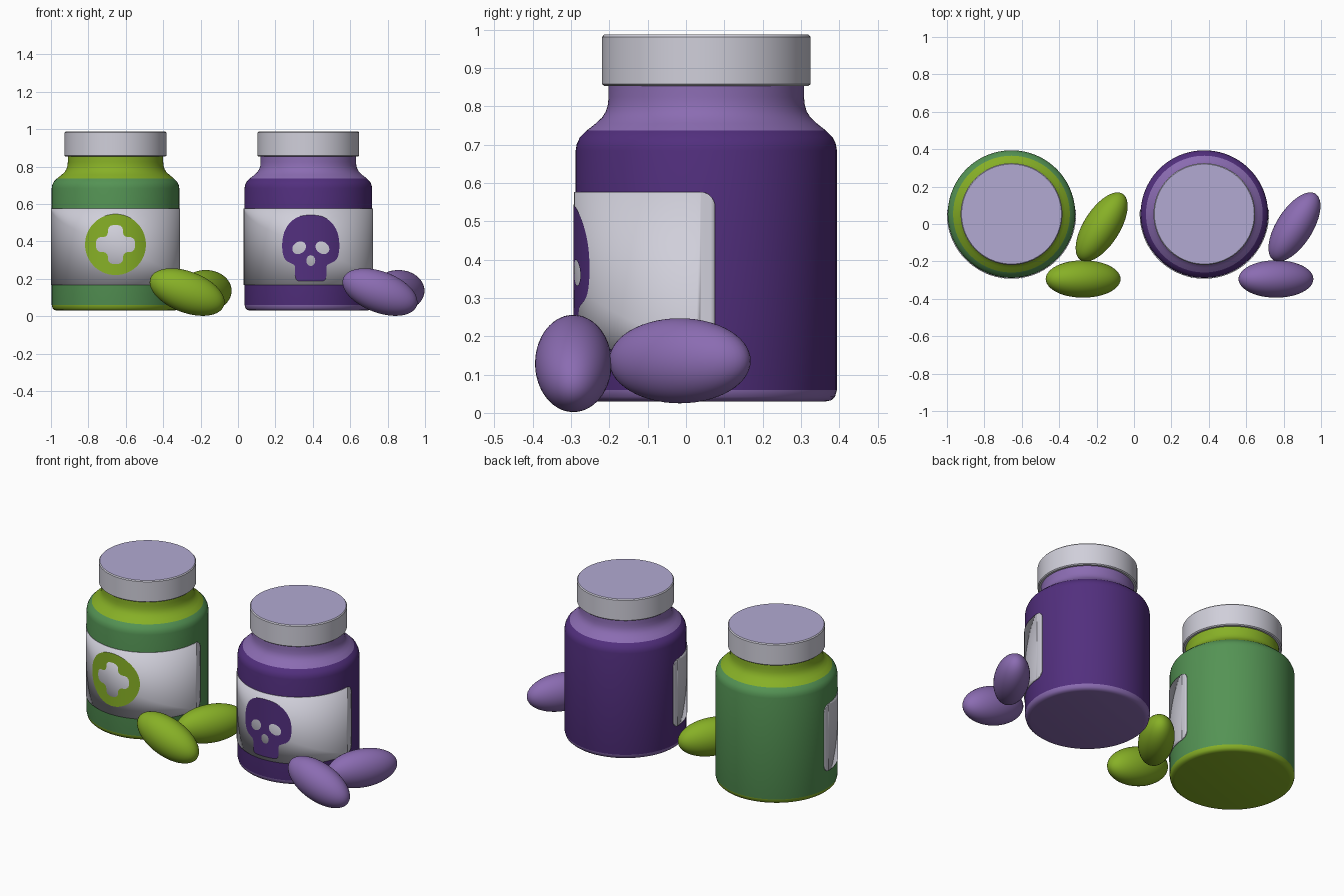
import bpy, bmesh, math
from mathutils import Matrix, Vector

if "Cube" in bpy.data.objects:
    bpy.data.objects.remove(bpy.data.objects["Cube"])

CY = 0.053            # bottle axis in y
R_LABEL = 0.3455      # outer radius of the label


def material(name, rgb):
    lin = [((c / 255 + 0.055) / 1.055) ** 2.4 for c in rgb]
    m = bpy.data.materials.new(name)
    m.diffuse_color = (*lin, 1)
    m.use_nodes = True
    m.node_tree.nodes["Principled BSDF"].inputs["Base Color"].default_value = m.diffuse_color
    return m


WHITE = material("label_white", (208, 207, 218))
CAP_TOP = material("cap_lavender", (178, 170, 210))
PURPLE = material("deep_purple", (82, 47, 126))
LILAC = material("light_purple", (139, 108, 178))
GREEN = material("leaf_green", (84, 147, 84))
LIME = material("lime", (135, 176, 38))


def finish(bm, name, mats, angle=35):
    me = bpy.data.meshes.new(name)
    bm.to_mesh(me)
    bm.free()
    for m in mats:
        me.materials.append(m)
    me.shade_smooth()
    me.set_sharp_from_angle(angle=math.radians(angle))
    ob = bpy.data.objects.new(name, me)
    bpy.context.collection.objects.link(ob)
    return ob


def lathe(name, profile, cx, mats, rule, n=96):
    """Spin (radius, z) points, listed bottom to top, about the bottle axis."""
    bm = bmesh.new()
    rings = [[bm.verts.new((cx + r * math.cos(2 * math.pi * i / n),
                            CY + r * math.sin(2 * math.pi * i / n), z))
              for i in range(n)] for r, z in profile]
    for a, b in zip(rings, rings[1:]):
        for i in range(n):
            j = (i + 1) % n
            bm.faces.new((a[i], a[j], b[j], b[i]))
    bm.faces.new(rings[0][::-1])
    bm.faces.new(rings[-1])
    bm.normal_update()
    for f in bm.faces:
        f.material_index = rule(f)
    return finish(bm, name, mats)


def oval(cx, cz, a, b, tilt=0.0, n=48):
    c, s = math.cos(tilt), math.sin(tilt)
    pts = []
    for i in range(n):
        t = 2 * math.pi * i / n
        u, v = a * math.cos(t), b * math.sin(t)
        pts.append((cx + u * c - v * s, cz + u * s + v * c))
    return pts


def soften(pts, times=2):
    """Round a closed outline by cutting its corners."""
    for _ in range(times):
        out = []
        for (x0, z0), (x1, z1) in zip(pts, pts[1:] + pts[:1]):
            out += [(x0 * .75 + x1 * .25, z0 * .75 + z1 * .25),
                    (x0 * .25 + x1 * .75, z0 * .25 + z1 * .75)]
        pts = out
    return pts


def wrapped_plate(name, loops, cx, radius, mat, angle_of):
    """Fill flat outlines (inner loops are holes) and bend them round the bottle."""
    bm = bmesh.new()
    for pts in loops:
        vs = [bm.verts.new((x, z, 0)) for x, z in pts]
        for a, b in zip(vs, vs[1:] + vs[:1]):
            bm.edges.new((a, b))
    bmesh.ops.triangle_fill(bm, use_beauty=True, edges=bm.edges[:], normal=(0, 0, 1))
    half = max(abs(v.co.x) for v in bm.verts)
    steps = int(2 * half / 0.0125)
    for i in range(1, steps):
        x = -half + 2 * half * i / steps
        bmesh.ops.bisect_plane(bm, geom=bm.verts[:] + bm.edges[:] + bm.faces[:],
                               dist=1e-5, plane_co=(x, 0, 0), plane_no=(1, 0, 0))
    bm.normal_update()
    for f in bm.faces:
        if f.normal.z < 0:
            f.normal_flip()
    for v in bm.verts:
        t = angle_of(v.co.x)
        v.co = Vector((cx + radius * math.sin(t), CY - radius * math.cos(t), v.co.y))
    bm.normal_update()
    return finish(bm, name, [mat])


def project(x):
    return math.asin(x / R_LABEL)


def wrap(x):
    return x / R_LABEL


def pill(name, centre, size, rot, mat):
    bm = bmesh.new()
    bmesh.ops.create_uvsphere(bm, u_segments=48, v_segments=28, radius=1)
    bm.transform(Matrix.Translation(centre) @ rot @ Matrix.Diagonal((*size, 1)))
    finish(bm, name, [mat], 180)


# Profiles
BODY = [(0.312, 0.03), (0.326, 0.033), (0.336, 0.042), (0.341, 0.06), (0.341, 0.685),
        (0.338, 0.702), (0.330, 0.719), (0.312, 0.737), (0.288, 0.756), (0.272, 0.771),
        (0.262, 0.787), (0.257, 0.804), (0.255, 0.825), (0.255, 0.87)]
CAP = [(0.266, 0.853), (0.272, 0.858), (0.272, 0.981), (0.267, 0.987)]

# Label outline: rounded rectangle reaching just past the sides
HALF, Z0, Z1, CR = 0.566, 0.166, 0.577, 0.04
LABEL = []
for k, (x, z) in enumerate([(HALF - CR, Z1 - CR), (-HALF + CR, Z1 - CR),
                            (-HALF + CR, Z0 + CR), (HALF - CR, Z0 + CR)]):
    for i in range(9):
        t = math.pi / 2 * (k + i / 8)
        LABEL.append((x + CR * math.cos(t), z + CR * math.sin(t)))

# Emblem outlines
W, L = 0.04, 0.105
quarter = [(L, -W), (L, W), (W, W)]
CROSS = []
for k in range(4):
    c, s = round(math.cos(k * math.pi / 2)), round(math.sin(k * math.pi / 2))
    CROSS += [(x * c - z * s, 0.383 + x * s + z * c) for x, z in quarter]
CROSS_EMBLEM = [oval(0, 0.383, 0.162, 0.163, n=72), soften(CROSS)]

side = [(0.05, 0.541), (0.105, 0.51), (0.14, 0.46), (0.153, 0.40), (0.151, 0.335),
        (0.135, 0.297), (0.10, 0.281), (0.084, 0.272), (0.083, 0.24), (0.083, 0.205),
        (0.072, 0.188), (0.04, 0.187)]
SX = 0.013
SKULL = [(SX + x, z) for x, z in side] + [(SX - x, z) for x, z in side[::-1]]
SKULL_EMBLEM = [soften(SKULL),
                oval(SX - 0.062, 0.366, 0.039, 0.031, 0.6, 32),
                oval(SX + 0.062, 0.366, 0.039, 0.031, -0.6, 32),
                oval(SX, 0.297, 0.024, 0.029, 0, 24)]

# Two bottles, each with label, emblem, cap and two pills
for tag, cx, dark, light, emblem, ink in (
        ("green", -0.655, GREEN, LIME, CROSS_EMBLEM, LIME),
        ("purple", 0.376, PURPLE, LILAC, SKULL_EMBLEM, PURPLE)):
    # body: dark wall, light shoulder and base
    lathe(tag + "_bottle", BODY, cx, [dark, light],
          lambda f: 0 if 0.06 < f.calc_center_median().z < 0.737 else 1)
    lathe(tag + "_cap", CAP, cx, [WHITE, CAP_TOP],
          lambda f: 1 if f.normal.z > 0.95 else 0)
    label = wrapped_plate(tag + "_label", [LABEL], cx, R_LABEL, WHITE, wrap)
    solid = label.modifiers.new("thickness", 'SOLIDIFY')
    solid.thickness = 0.006
    solid.offset = -1
    wrapped_plate(tag + "_emblem", emblem, cx, R_LABEL + 0.0015, ink, project)
    # pills: one tipped in front, one lying beside the bottle
    pill(tag + "_front_pill", (cx + 0.383, -0.294, 0.129), (0.21, 0.1, 0.11),
         Matrix.Rotation(math.radians(20.7), 4, 'Y'), light)
    pill(tag + "_side_pill", (cx + 0.482, -0.016, 0.136), (0.21, 0.097, 0.111),
         Matrix.Rotation(math.radians(57.7), 4, 'Z'), light)
